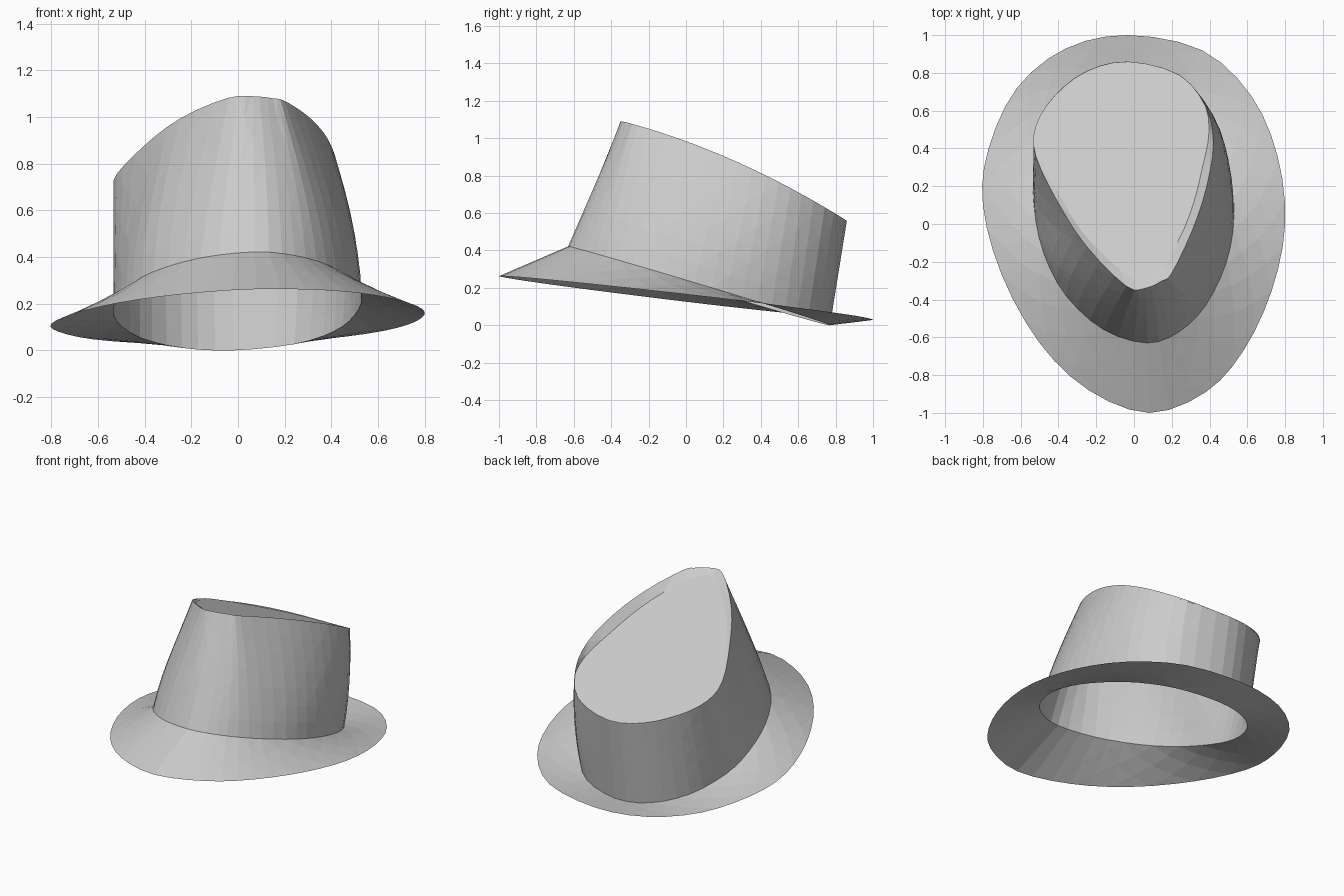
import bpy
import bmesh
from mathutils import Vector

cube = bpy.data.objects.get("Cube")
if cube:
    bpy.data.objects.remove(cube, do_unlink=True)

STEPS = 3  # segments between neighbouring outline points

felt = bpy.data.materials.new("grey_felt")
felt.use_nodes = True
felt.diffuse_color = (0.6, 0.6, 0.6, 1)
felt.node_tree.nodes["Principled BSDF"].inputs["Base Color"].default_value = felt.diffuse_color

# Plan outlines, from the front round by the left side
brim_outline = [(.08, -1), (.38, -.89), (.58, -.67), (.73, -.35),
                (.8, 0), (.76, .36), (.62, .68), (.36, .92),
                (-.03, 1), (-.36, .93), (-.62, .72), (-.77, .4),
                (-.8, .1), (-.7, -.27), (-.5, -.63), (-.24, -.88)]
base_outline = [(.07, -.63), (.24, -.57), (.38, -.43), (.49, -.2),
                (.53, .05), (.5, .3), (.41, .53), (.24, .7),
                (-.02, .77), (-.24, .72), (-.42, .56), (-.52, .32),
                (-.53, .1), (-.48, -.15), (-.36, -.38), (-.16, -.56)]
rim_outline = [(.06, -.34), (.15, -.3), (.2, -.26), (.31, -.03),
               (.385, .2), (.42, .43), (.38, .62), (.24, .79),
               (-.03, .86), (-.25, .81), (-.42, .68), (-.52, .52),
               (-.52, .36), (-.4, .11), (-.25, -.12), (-.04, -.33)]


def clamp(v):
    return max(0, min(1, v))


# Heights of each edge
def brim_height(x, y):
    return .26 - .115 * (y + 1) + .025 * x


def base_height(x, y):
    return .42 - .3 * (y + .63) + .02 * x


def cap_height(x, y):
    return .56 + .43 * (.85 - y) + .03 * x


def rim_height(x, y):
    back = .85 - y
    lift = .565 + .62 * back - .15 * back ** 2 - cap_height(x, y)
    return cap_height(x, y) + lift * clamp(.8 + 1.6 * x)


def ring(outline, height):
    """Smooth closed loop through the outline, raised to the given height."""
    pts = [Vector(p) for p in outline]
    n = len(pts)
    loop = []
    for i in range(n):
        a, b, c, d = (pts[(i + k) % n] for k in (-1, 0, 1, 2))
        for s in range(STEPS):
            t = s / STEPS
            p = b + (c - a) * t / 2 + (a * 2 - b * 5 + c * 4 - d) * t * t / 2 \
                + (b * 3 - a - c * 3 + d) * t ** 3 / 2
            loop.append(Vector((p.x, p.y, height(p.x, p.y))))
    return loop


def sheet(name, lower, upper, rows, bulge=0.0):
    """Triangulated skin between two loops, swelling on the left and front."""
    bm = bmesh.new()
    n = len(lower)
    grid = []
    for r in range(rows + 1):
        t = r / rows
        row = []
        for a, b in zip(lower, upper):
            p = a.lerp(b, t)
            side = 1 if p.x > 0 else clamp(-4 * p.y)
            p.x *= 1 + bulge * side * 4 * t * (1 - t)
            row.append(bm.verts.new(p))
        grid.append(row)
    for r in range(rows):
        for i in range(n):
            j = (i + 1) % n
            a, b = grid[r][i], grid[r][j]
            c, d = grid[r + 1][j], grid[r + 1][i]
            if (r + i) % 2:
                bm.faces.new((a, b, c))
                bm.faces.new((a, c, d))
            else:
                bm.faces.new((a, b, d))
                bm.faces.new((b, c, d))
    finish(name, bm)


def finish(name, bm):
    bm.normal_update()
    mesh = bpy.data.meshes.new(name)
    bm.to_mesh(mesh)
    bm.free()
    mesh.materials.append(felt)
    bpy.context.collection.objects.link(bpy.data.objects.new(name, mesh))


brim_edge = ring(brim_outline, brim_height)
crown_base = ring(base_outline, base_height)
crown_rim = ring(rim_outline, rim_height)

# Sunken cap edge: drawn in from the rim, fading out towards the back
cap_edge = []
for p in crown_rim:
    fade = clamp((.62 - p.y) / .3)
    width = .045 if p.x > .06 else .03
    x = p.x - width * fade * max(-1, min(1, (p.x - .06) / .1))
    y = p.y + .04 * fade * clamp(-p.y / .33)
    cap_edge.append(Vector((x, y, cap_height(x, y))))

# Brim, crown wall and pinched rim
sheet("brim", brim_edge, crown_base, 4)
sheet("crown_wall", crown_base, crown_rim, 7, bulge=.06)
sheet("crown_rim", crown_rim, cap_edge, 1)

# Flat sloping cap
bm = bmesh.new()
bm.faces.new([bm.verts.new(p) for p in cap_edge])
bmesh.ops.triangulate(bm, faces=bm.faces[:])
finish("crown_cap", bm)
